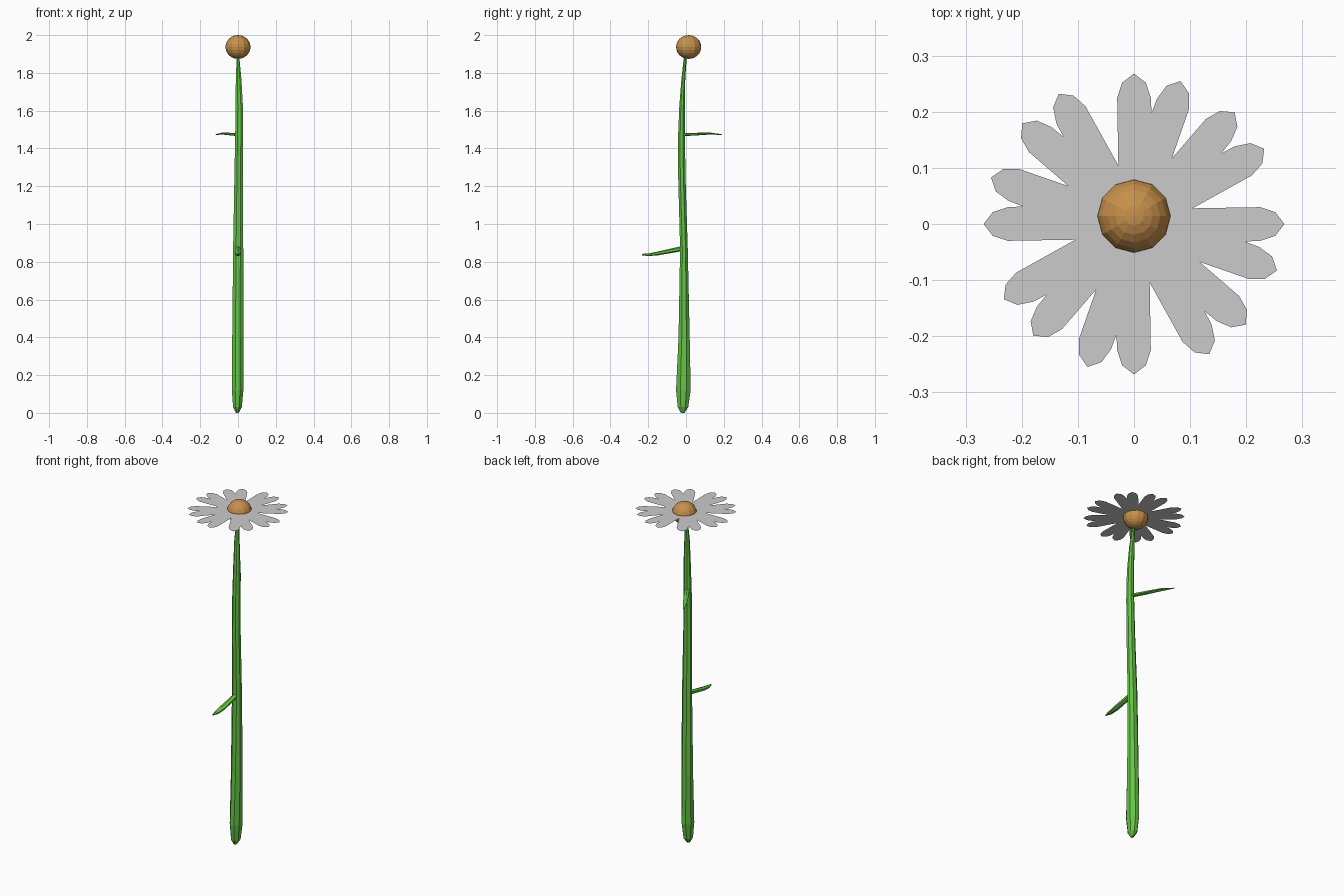
import bpy, bmesh
from math import sin, cos, pi, radians
from mathutils import Vector

if "Cube" in bpy.data.objects:
    bpy.data.objects.remove(bpy.data.objects["Cube"])


def material(name, rgb):
    m = bpy.data.materials.new(name)
    m.diffuse_color = (*rgb, 1)
    m.use_nodes = True
    m.node_tree.nodes["Principled BSDF"].inputs["Base Color"].default_value = m.diffuse_color
    return m


green = material("stem_green", (0.13, 0.56, 0.06))
brown = material("centre_brown", (0.57, 0.28, 0.07))


def finish(name, bm, mat=None):
    mesh = bpy.data.meshes.new(name)
    bm.to_mesh(mesh)
    bm.free()
    obj = bpy.data.objects.new(name, mesh)
    bpy.context.collection.objects.link(obj)
    if mat:
        mesh.materials.append(mat)
    return obj


def loft(name, rings, axis_a, axis_b, sides, mat):
    """Skin elliptical rings given as (centre, radius along a, radius along b)."""
    bm = bmesh.new()
    a, b = Vector(axis_a).normalized(), Vector(axis_b).normalized()
    loops = []
    for c, ra, rb in rings:
        loops.append([bm.verts.new(Vector(c) + a * ra * cos(2 * pi * (i + .5) / sides)
                                   + b * rb * sin(2 * pi * (i + .5) / sides))
                      for i in range(sides)])
    for lo, hi in zip(loops, loops[1:]):
        for i in range(sides):
            j = (i + 1) % sides
            bm.faces.new((lo[i], lo[j], hi[j], hi[i]))
    bm.faces.new(loops[0][::-1])
    bm.faces.new(loops[-1])
    bmesh.ops.recalc_face_normals(bm, faces=bm.faces)
    return finish(name, bm, mat)


# Stem: gently bent, tapering upward, rounded foot
loft("stem", [
    ((-.004, -.018, 0), .008, .010),
    ((-.003, -.016, .03), .025, .030),
    ((-.002, -.014, .12), .033, .042),
    ((-.001, -.010, .40), .032, .032),
    ((.001, -.011, .87), .029, .022),
    ((.004, -.022, 1.25), .025, .021),
    ((.006, -.024, 1.45), .023, .020),
    ((.007, -.021, 1.62), .021, .016),
    ((.003, -.014, 1.77), .016, .011),
    ((0, -.003, 1.89), .007, .008),
], (1, 0, 0), (0, 1, 0), 8, green)

# Small pointed leaves
loft("upper_leaf", [
    ((.002, -.015, 1.474), .014, .009),
    ((-.04, .055, 1.476), .015, .007),
    ((-.085, .13, 1.479), .013, .005),
    ((-.118, .19, 1.473), .003, .002),
], (.85, .53, 0), (0, 0, 1), 6, green)
loft("lower_leaf", [
    ((0, -.01, .872), .014, .014),
    ((0, -.08, .858), .016, .012),
    ((0, -.15, .844), .018, .010),
    ((0, -.20, .837), .013, .007),
    ((0, -.232, .838), .004, .004),
], (1, 0, 0), (0, 0, 1), 6, green)

# Petals: one flat outline, four repeats of four petals with valleys between
bm = bmesh.new()
outline = []
tip = [(.225, -.030), (.252, -.021), (.268, 0), (.252, .021), (.225, .030)]
for quarter in range(4):
    for angle, valley_angle, valley_r in ((0, 15, .108), (30, 39, .200),
                                          (48, 60, .135), (72, 81, .200)):
        t = radians(angle + 90 * quarter)
        for r, s in tip:
            outline.append((r * cos(t) - s * sin(t), r * sin(t) + s * cos(t)))
        v = radians(valley_angle + 90 * quarter)
        outline.append((valley_r * cos(v), valley_r * sin(v)))
hub = bm.verts.new((0, 0, 1.947))
ring = [bm.verts.new((x, y, 1.947)) for x, y in outline]
for i, v in enumerate(ring):
    bm.faces.new((hub, v, ring[(i + 1) % len(ring)]))
finish("petals", bm)

# Flower centre
bm = bmesh.new()
bmesh.ops.create_uvsphere(bm, u_segments=12, v_segments=12, radius=.0665)
bmesh.ops.scale(bm, vec=(1, 1, .945), verts=bm.verts)
bmesh.ops.translate(bm, vec=(0, .014, 1.937), verts=bm.verts)
finish("flower_centre", bm, brown)
